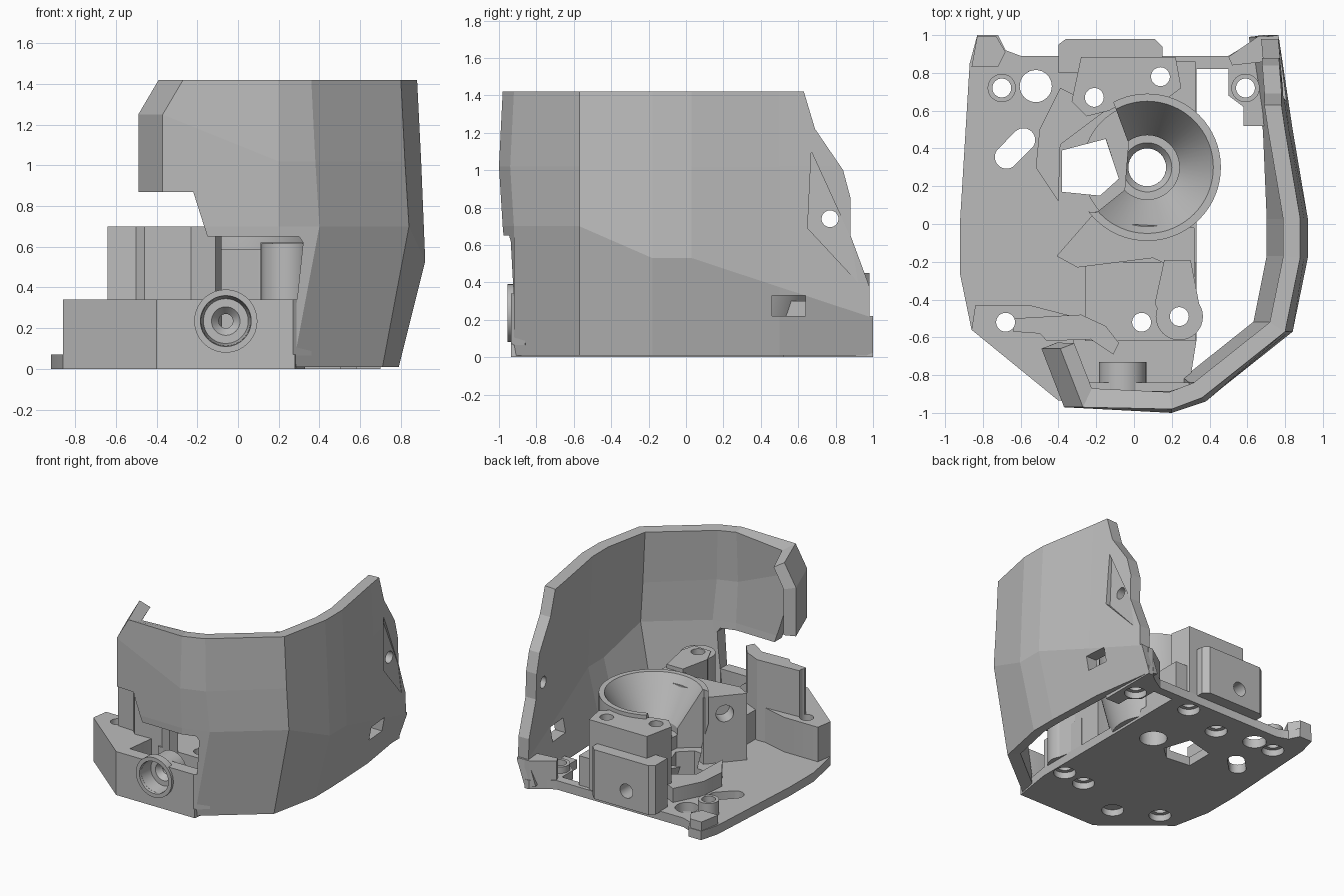
import bpy, bmesh, math
from mathutils import Vector

if "Cube" in bpy.data.objects:
    bpy.data.objects.remove(bpy.data.objects["Cube"])

grey = bpy.data.materials.new("plain_grey")
grey.use_nodes = True
grey.diffuse_color = (0.5, 0.5, 0.5, 1)
grey.node_tree.nodes["Principled BSDF"].inputs["Base Color"].default_value = grey.diffuse_color


def finish(name, bm, recalc=True):
    if recalc:
        bmesh.ops.recalc_face_normals(bm, faces=bm.faces)
    mesh = bpy.data.meshes.new(name)
    bm.to_mesh(mesh)
    bm.free()
    mesh.materials.append(grey)
    ob = bpy.data.objects.new(name, mesh)
    bpy.context.collection.objects.link(ob)
    return ob


def add_prism(bm, outline, low, high, axis="z"):
    place = {"x": lambda a, b, h: (h, a, b),
             "y": lambda a, b, h: (a, h, b),
             "z": lambda a, b, h: (a, b, h)}[axis]
    bottom = [bm.verts.new(place(a, b, low)) for a, b in outline]
    top = [bm.verts.new(place(a, b, high)) for a, b in outline]
    bm.faces.new(bottom)
    bm.faces.new(top)
    for i in range(len(outline)):
        bm.faces.new((bottom[i - 1], bottom[i], top[i], top[i - 1]))


def prism(name, outline, low, high, axis="z"):
    bm = bmesh.new()
    add_prism(bm, outline, low, high, axis)
    return finish(name, bm)


def circle(x, y, radius, count=32):
    angles = [math.tau * i / count for i in range(count)]
    return [(x + radius * math.cos(a), y + radius * math.sin(a)) for a in angles]


def rect(x0, x1, y0, y1):
    return [(x0, y0), (x1, y0), (x1, y1), (x0, y1)]


def lathe(name, profile, location, count=64):
    bm = bmesh.new()
    rings = [[bm.verts.new((x, y, h)) for x, y in circle(0, 0, r, count)] for r, h in profile]
    for k in range(len(rings)):
        lower, upper = rings[k - 1], rings[k]
        for i in range(count):
            bm.faces.new((lower[i - 1], lower[i], upper[i], upper[i - 1]))
    ob = finish(name, bm)
    ob.location = location
    return ob


def apply_modifier(ob, mod):
    bpy.context.view_layer.objects.active = ob
    bpy.ops.object.modifier_apply(modifier=mod.name)


def cut(cutter, *targets):
    cutter.hide_render = True
    bpy.context.view_layer.update()
    for ob in targets:
        mod = ob.modifiers.new("cut", "BOOLEAN")
        mod.operation, mod.solver, mod.object = "DIFFERENCE", "EXACT", cutter
        apply_modifier(ob, mod)
    bpy.data.objects.remove(cutter)


parts = {}


def block(name, top, outline):
    parts[name] = prism(name, outline, .065, top)


# Faceted outer shell: widest outline, drawn in towards the bottom and the top
def shell_column(x, y):
    right = x > .3
    waist = .7 if y < -.5 else .53 - .33 * max(0, y - .03)
    shoulder = 1.25 if x < 0 else 1.02
    foot_x = x - (.07 if y > .4 else .13) * right
    rim_x = x - .04 if right else x + (.1 if x < 0 else 0)
    return [(foot_x, max(y, -.92), .01), (x, y, waist),
            (x - .02 * right, y - .02 * (y < -.9 and x > 0), shoulder), (rim_x, y, 1.42)]


widest = [(-.49, -.66), (-.37, -.97), (.2, -.98), (.4, -.92), (.84, -.57),
          (.92, -.18), (.92, .03), (.84, .5), (.765, 1)]
bm = bmesh.new()
grid = [[bm.verts.new(p) for p in shell_column(x, y)] for x, y in widest]
for a, b in zip(grid, grid[1:]):
    for k in range(3):
        bm.faces.new((a[k], b[k], b[k + 1], a[k + 1]))
shell = finish("outer_shell", bm, recalc=False)
wall = shell.modifiers.new("thickness", "SOLIDIFY")
wall.thickness, wall.offset, wall.use_even_offset = .09, -1, True
apply_modifier(shell, wall)

# Shell openings: front window, sloping back edge, side recess, screw hole, slot
window = [(-1, -.1), (.25, -.1), (.29, .34), (.32, .62), (.3, .65), (-.15, .65), (-.22, .87), (-1, .87)]
cut(prism("front_window", window, -1.3, -.45, "y"), shell)
back_edge = [(.63, 1.6), (.63, 1.42), (.69, 1.22), (.84, 1), (.88, .85), (.88, .65),
             (.98, .38), (.98, .22), (1.3, .22), (1.3, 1.6)]
cut(prism("back_edge", back_edge, .3, 1.3, "x"), shell)
cut(prism("side_recess", [(.67, 1.1), (.65, .69), (.92, .4), (.88, .64)], .77, 1.3, "x"), shell)
cut(prism("side_hole", circle(.77, .74, .045), .5, 1.3, "x"), shell)
cut(prism("side_slot", rect(.46, .64, .22, .33), .5, 1.3, "x"), shell)

# Base plate: left and front edge, then the inner edge of the opening and the back edge
left_edge = [(-.72, 1), (-.83, 1), (-.87, .85), (-.92, .03), (-.92, -.27), (-.86, -.56), (-.4, -.935)]
inner_edge = [(.28, -.935), (.33, -.62), (.33, .82), (.5, .82), (.5, .68), (.58, .62), (.58, .52), (.7, .52)]
rear_edge = [(.7, 1), (.66, 1), (.6, .95), (.5, .89), (-.6, .89), (-.68, .92)]
plate = prism("base_plate", left_edge + inner_edge + rear_edge, 0, .07)

# Front wall, raised corner and ribbed wall
block("front_wall", .34, [(-.39, -.935), (.27, -.935), (.36, -.86), (.3, -.84), (-.38, -.84)])
block("front_corner", .34, [(-.86, -.56), (-.4, -.935), (-.36, -.935), (-.32, -.62), (-.28, -.5),
                            (-.55, -.43), (-.84, -.43)])
block("ribbed_wall", .7, [(-.64, -.5), (-.28, -.48), (-.15, -.54), (-.08, -.63), (-.11, -.69),
                          (-.23, -.61), (-.46, -.62), (-.5, -.58), (-.64, -.57)])

# Middle blocks and screw lugs
block("middle_block", .59, [(-.41, -.17), (-.2, .07), (-.05, 0), (.32, -.02), (.32, -.28), (.1, -.18), (-.3, -.23)])
block("inner_floor", .3, rect(-.26, .325, -.62, -.2))
block("lug_arm", .62, [(.16, -.19), (.3, -.19), (.35, -.45), (.32, -.56), (.17, -.55), (.11, -.42)])
block("lug", .615, circle(.24, -.49, .125))

# Back blocks, corners and posts
block("back_block", .62, [(-.28, .885), (.22, .885), (.25, .72), (.17, .66), (0, .68),
                          (-.13, .6), (-.25, .57), (-.33, .65)])
block("back_shelf", .3, rect(.15, .325, .52, .86))
block("curved_step", .18, [(-.39, .72), (-.5, .5), (-.52, .3), (-.4, .12), (-.39, .42), (-.15, .6)])
block("back_box", .45, [(-.4, .8), (-.4, .95), (-.36, .98), (.11, .98), (.15, .94), (.15, .8)])
block("left_back_corner", .14, [(-.83, .995), (-.73, .995), (-.68, .91), (-.72, .83), (-.86, .83)])
block("right_back_corner", .22, [(.5, .885), (.66, .995), (.7, .995), (.7, .86), (.52, .84)])
block("left_post", .18, circle(-.7, .72, .075))
block("right_post", .12, circle(.59, .72, .075))

# Conical bowl with its open wedge
bowl = lathe("bowl", [(.3, .02), (.39, .4), (.39, .65), (.35, .65), (.17, .35), (.17, .3),
                      (.13, .3), (.1, .26), (.1, .02)], (.07, .3, 0))
wedge = [(-.03, .43), (-.13, .7), (-.5, .5), (-.5, .1), (-.2, .06), (-.05, .18)]
cut(prism("bowl_wedge", wedge, .2, 2), bowl)

# Front round socket
socket = lathe("front_socket", [(.155, 0), (.125, 0), (.11, .12), (.07, .12), (.035, .16),
                                (.035, .225), (.125, .225), (.125, .06), (.155, .06)], (-.06, -.955, .235))
socket.rotation_euler.x = -math.pi / 2
cut(prism("socket_bore", circle(-.06, .235, .122), -1.2, -.75, "y"), parts["front_wall"])

# Vertical holes, the slanted slot and the five-sided opening
screws = [(-.7, .72), (.59, .72), (-.21, .67), (.14, .78), (-.68, -.52), (.04, -.52), (.24, -.49)]
slot = [(x + math.copysign(.045, x + y), y + math.copysign(.045, x + y))
        for x, y in circle(0, 0, .062, 30)]
bm = bmesh.new()
for x, y in screws:
    add_prism(bm, circle(x, y, .05), -.1, 1)
add_prism(bm, circle(-.52, .73, .085), -.1, 1)
add_prism(bm, circle(.07, .3, .1), -.1, .2)
add_prism(bm, [(-.38, .17), (-.18, .15), (-.08, .24), (-.15, .45), (-.38, .39)], -.1, 1)
add_prism(bm, [(x - .63, y + .4) for x, y in slot], -.1, 1)
drilled = [ob for name, ob in parts.items() if name not in ("front_wall", "middle_block")]
cut(finish("hole_cutter", bm), plate, bowl, *drilled)

# Counterbores under the plate
bm = bmesh.new()
for x, y in screws + [(-.37, -.68)]:
    add_prism(bm, circle(x, y, .08), -.1, .05)
cut(finish("counterbore_cutter", bm), plate)

# Horizontal screw holes
cut(prism("box_hole", circle(-.17, .2, .055), .7, 1.2, "y"), parts["back_box"], parts["back_block"])
bore = prism("block_hole", circle(0, 0, .065), -.12, .12)
bore.location = (-.3, -.05, .45)
bore.rotation_euler = Vector((-.75, .66, 0)).to_track_quat("Z", "Y").to_euler()
cut(bore, parts["middle_block"])

# Flat facets stay crisp, round walls read smooth
bpy.ops.object.select_all(action="DESELECT")
for ob in [plate, bowl, socket, *parts.values()]:
    ob.select_set(True)
bpy.context.view_layer.objects.active = plate
bpy.ops.object.shade_smooth_by_angle(angle=math.radians(25))
